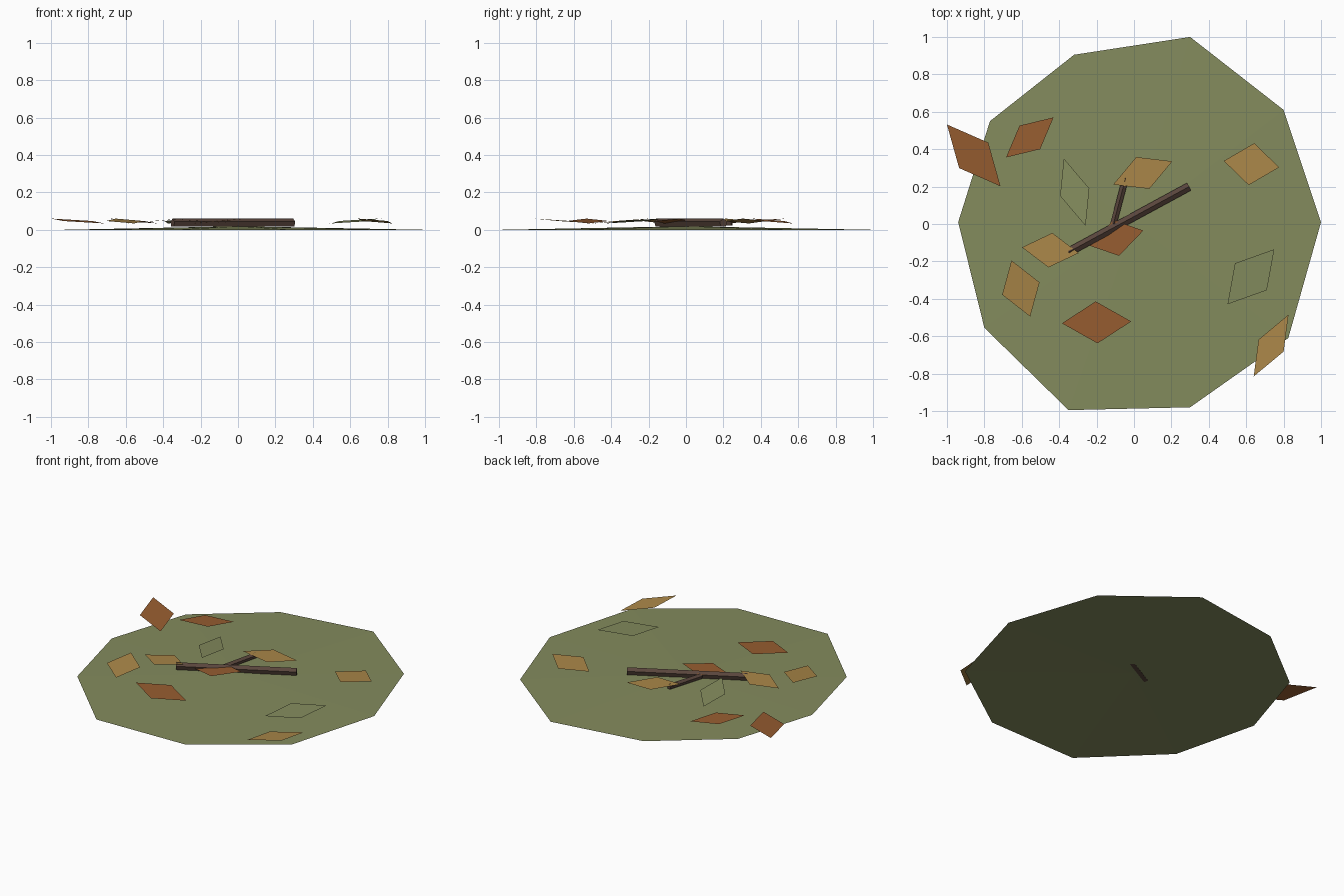
import bpy, bmesh, math
from mathutils import Vector

cube = bpy.data.objects.get("Cube")
if cube:
    bpy.data.objects.remove(cube, do_unlink=True)


def make_material(name, colour):
    material = bpy.data.materials.new(name)
    material.use_nodes = True
    material.diffuse_color = (*colour, 1)
    shader = next(n for n in material.node_tree.nodes if n.type == "BSDF_PRINCIPLED")
    shader.inputs["Base Color"].default_value = (*colour, 1)
    shader.inputs["Roughness"].default_value = 0.9
    return material


green = make_material("moss green", (0.23, 0.26, 0.11))
orange = make_material("rust orange", (0.31, 0.11, 0.03))
tan = make_material("dry tan", (0.4, 0.24, 0.065))
brown = make_material("bark brown", (0.1, 0.06, 0.045))


def add_object(name, bm, material):
    mesh = bpy.data.meshes.new(name)
    bm.to_mesh(mesh)
    bm.free()
    mesh.materials.append(material)
    part = bpy.data.objects.new(name, mesh)
    bpy.context.collection.objects.link(part)
    return part


def add_ground_patch(outline, peak):
    """Shallow irregular disc: a fan rising to its middle."""
    bm = bmesh.new()
    centre = bm.verts.new((0, 0, peak))
    rim = [bm.verts.new((x, y, 0)) for x, y in outline]
    for i, vert in enumerate(rim):
        bm.faces.new((centre, vert, rim[(i + 1) % len(rim)]))
    bmesh.ops.recalc_face_normals(bm, faces=bm.faces)
    if bm.faces[:][0].normal.z < 0:
        bmesh.ops.reverse_faces(bm, faces=bm.faces)
    add_object("ground_patch", bm, green)


def add_leaf(name, material, x, y, tip_x, tip_y, side_x, side_y):
    """Tilted diamond leaf, lowest at its tip."""
    middle = Vector((x, y, 0.047))
    tip = Vector((tip_x, tip_y, -0.013))
    side = Vector((side_x, side_y, 0))
    corners = [middle + tip, middle + side, middle - tip, middle - side]
    bm = bmesh.new()
    face = bm.faces.new([bm.verts.new(c) for c in corners])
    face.normal_update()
    if face.normal.z < 0:
        face.normal_flip()
    add_object(name, bm, material)


def add_stick(name, start, end, radius, end_radius):
    """Five-sided tapered twig between two points."""
    start, end = Vector(start), Vector(end)
    axis = end - start
    bm = bmesh.new()
    bmesh.ops.create_cone(bm, cap_ends=True, segments=5, radius1=radius,
                          radius2=end_radius, depth=axis.length)
    stick = add_object(name, bm, brown)
    stick.location = (start + end) / 2
    stick.rotation_euler = axis.to_track_quat("Z", "Y").to_euler()


# Ground
add_ground_patch([(1, 0.01), (0.8, 0.61), (0.3, 1), (-0.32, 0.905), (-0.77, 0.55),
                  (-0.94, 0.01), (-0.8, -0.555), (-0.35, -0.995), (0.3, -0.98),
                  (0.825, -0.61)], 0.019)

# Leaves: centre, half length towards the low tip, half width
leaves = {
    orange: [(-0.857, 0.367, 0.143, -0.165, 0.078, 0.068),
             (-0.557, 0.463, 0.127, 0.107, -0.055, 0.063),
             (-0.095, -0.075, -0.145, -0.04, -0.015, 0.095),
             (-0.2, -0.526, 0.185, 0.005, -0.005, 0.112)],
    tan: [(0.047, 0.273, 0.158, 0.062, -0.035, 0.085),
          (0.628, 0.32, -0.148, 0.017, 0.015, 0.112),
          (-0.447, -0.14, -0.152, 0.015, 0.01, 0.092),
          (-0.605, -0.345, 0.05, -0.15, 0.1, 0.033),
          (0.733, -0.65, 0.093, 0.165, 0.067, -0.032)],
    green: [(-0.317, 0.17, -0.058, 0.18, 0.078, 0.02),
            (0.625, -0.282, -0.125, -0.147, -0.085, 0.072)],
}
for material, placements in leaves.items():
    for number, placement in enumerate(placements, 1):
        add_leaf(f"{material.name.split()[-1]}_leaf_{number}", material, *placement)

# Fallen twig with a side branch
add_stick("main_twig", (-0.35, -0.15, 0.036), (0.295, 0.2, 0.036), 0.024, 0.024)
add_stick("side_twig", (-0.11, 0.0, 0.034), (-0.045, 0.245, 0.038), 0.018, 0.018)
